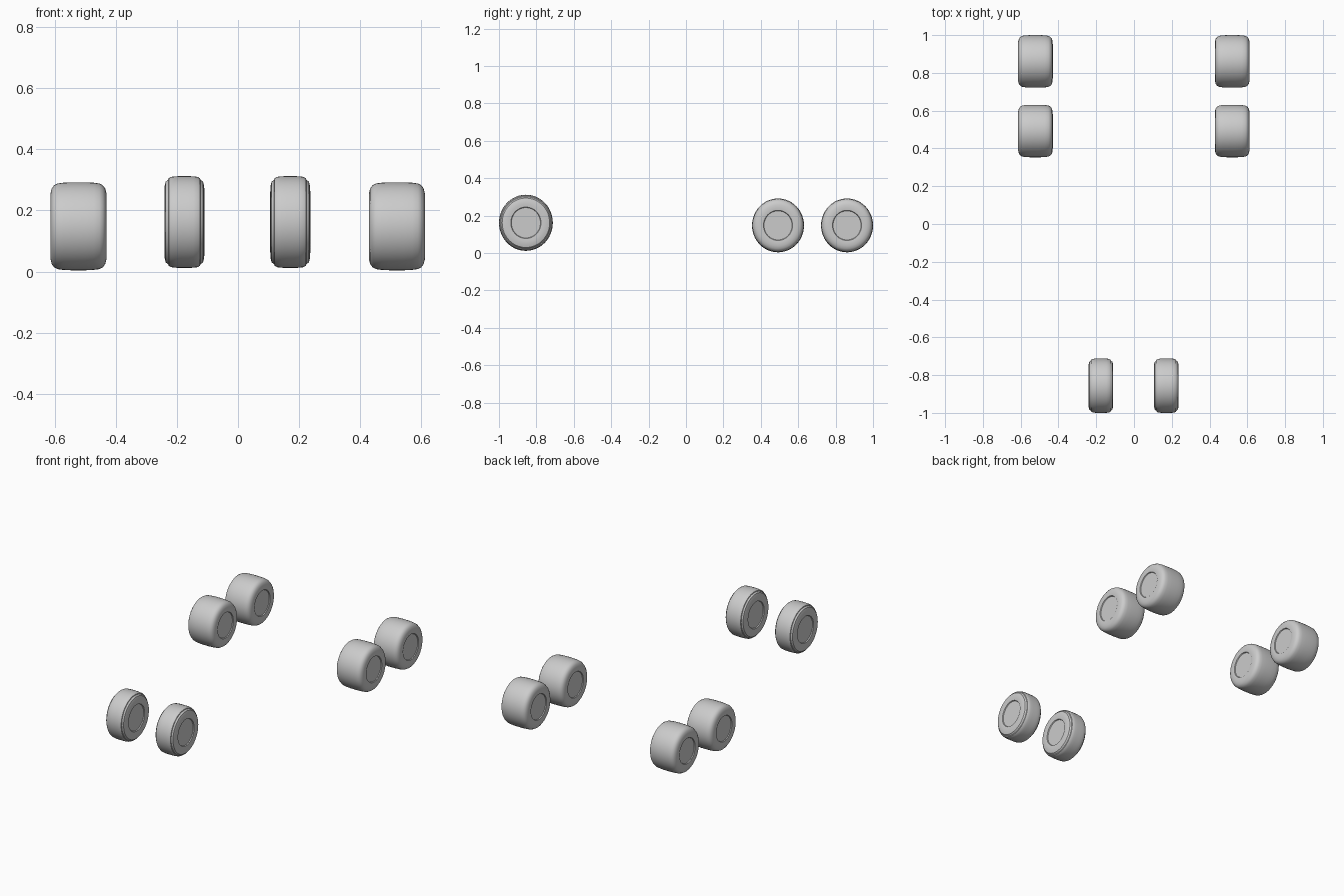
import bpy, bmesh, math

if "Cube" in bpy.data.objects:
    bpy.data.objects.remove(bpy.data.objects["Cube"])

SEG = 48


def wheel(name, center, half, radius_y, radius_z, outline):
    """Lathe a symmetric wheel about the x axis; outline = (x, r) fractions, hub to tread."""
    ring_pts = outline + [(-x, r) for x, r in reversed(outline)]
    bm = bmesh.new()
    rings = []
    for x, r in ring_pts:
        ring = []
        for i in range(SEG):
            a = 2 * math.pi * i / SEG
            ring.append(bm.verts.new((x * half, r * radius_y * math.cos(a),
                                      r * radius_z * math.sin(a))))
        rings.append(ring)
    for a, b in zip(rings, rings[1:]):
        for i in range(SEG):
            j = (i + 1) % SEG
            bm.faces.new((a[i], a[j], b[j], b[i]))
    bm.faces.new(rings[0])
    bm.faces.new(rings[-1])
    bmesh.ops.recalc_face_normals(bm, faces=bm.faces)
    mesh = bpy.data.meshes.new(name)
    bm.to_mesh(mesh)
    bm.free()
    obj = bpy.data.objects.new(name, mesh)
    bpy.context.collection.objects.link(obj)
    obj.location = center
    bpy.ops.object.select_all(action='DESELECT')
    obj.select_set(True)
    bpy.context.view_layer.objects.active = obj
    bpy.ops.object.shade_smooth_by_angle(angle=math.radians(35))


# Sunken hub disc, sidewall, rounded shoulder, crowned tread
rear_outline = [(0.93, 0.54), (0.985, 0.56), (1.0, 0.64), (0.99, 0.76), (0.95, 0.86),
                (0.87, 0.93), (0.75, 0.972), (0.55, 0.99), (0.25, 1.0)]
front_outline = [(0.90, 0.54), (0.98, 0.56), (1.0, 0.66), (0.99, 0.78), (0.93, 0.88),
                 (0.80, 0.925), (0.78, 0.955), (0.66, 0.985), (0.45, 0.997), (0.2, 1.0)]

# Nose wheel pair
for side, x in (("left", -0.1755), ("right", 0.171)):
    wheel(f"nose_wheel_{side}", (x, -0.856, 0.162), 0.0655, 0.144, 0.15, front_outline)

# Main wheels, two in line on each side
for side, x in (("left", -0.522), ("right", 0.52)):
    for row, y in (("front", 0.492), ("back", 0.861)):
        wheel(f"main_wheel_{side}_{row}", (x, y, 0.148), 0.092, 0.139, 0.144, rear_outline)
